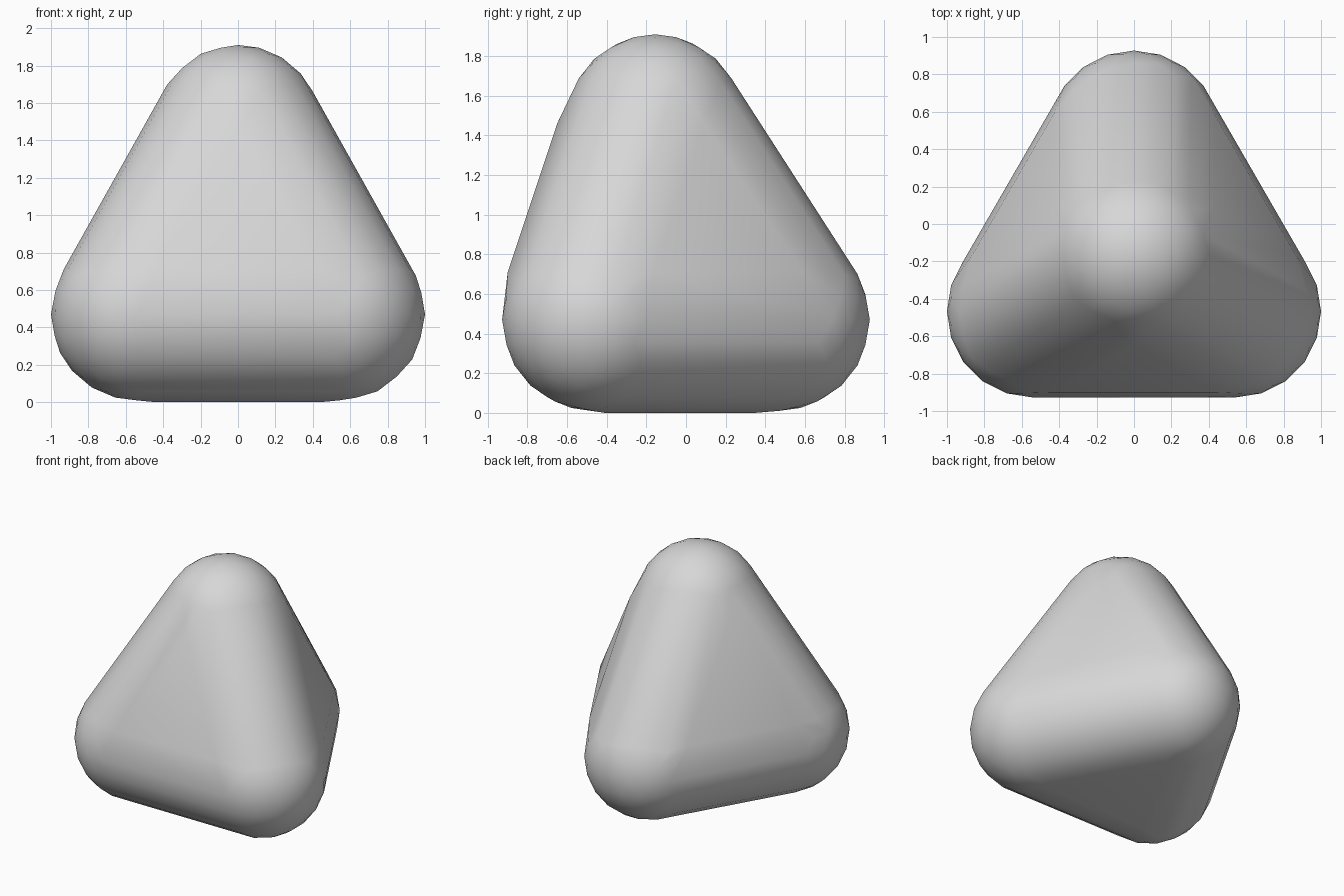
import bpy
import bmesh
from math import sin, cos, radians
from itertools import combinations
from mathutils import Matrix, Vector

cube = bpy.data.objects.get("Cube")
if cube:
    bpy.data.objects.remove(cube, do_unlink=True)

CENTRE_Y = -0.156            # the upright axis through the apex


def pyramid(radius, floor, top):
    """Corners of a three-sided pyramid with one base corner at the back."""
    base = [Vector((radius * cos(radians(a)), CENTRE_Y + radius * sin(radians(a)), floor))
            for a in (90, 210, 330)]
    return base + [Vector((0, CENTRE_Y, top))]


def inset(corners, share):
    """Shrink a triangle towards the centre of its inscribed circle."""
    a, b, c = corners
    sides = ((b - c).length, (c - a).length, (a - b).length)
    centre = sum((p * s for p, s in zip(corners, sides)), Vector()) / sum(sides)
    return [centre.lerp(p, share) for p in corners]


bm = bmesh.new()

# Flat triangle in the middle of each side
for side in combinations(pyramid(1.96, 0, 2.94), 3):
    for point in inset(side, 0.257):
        bm.verts.new(point)

# Round ball at each corner
for centre, radius in zip(pyramid(0.6235, 0.47, 1.465), (0.46, 0.46, 0.46, 0.445)):
    bmesh.ops.create_icosphere(bm, subdivisions=3, radius=radius,
                               matrix=Matrix.Translation(centre))
bmesh.ops.delete(bm, geom=bm.edges[:], context='EDGES_FACES')

# One skin stretched around the triangles and balls
bmesh.ops.convex_hull(bm, input=bm.verts[:])
bmesh.ops.delete(bm, geom=[v for v in bm.verts if not v.link_faces], context='VERTS')
bmesh.ops.recalc_face_normals(bm, faces=bm.faces[:])
for face in bm.faces:
    face.smooth = True

mesh = bpy.data.meshes.new("rounded_pyramid")
bm.to_mesh(mesh)
bm.free()
body = bpy.data.objects.new("rounded_pyramid", mesh)
bpy.context.collection.objects.link(body)

# Plain light grey
grey = bpy.data.materials.new("light_grey")
grey.use_nodes = True
colour = (0.68, 0.68, 0.68, 1)
grey.diffuse_color = colour
for node in grey.node_tree.nodes:
    if node.type == 'BSDF_PRINCIPLED':
        node.inputs["Base Color"].default_value = colour
mesh.materials.append(grey)
